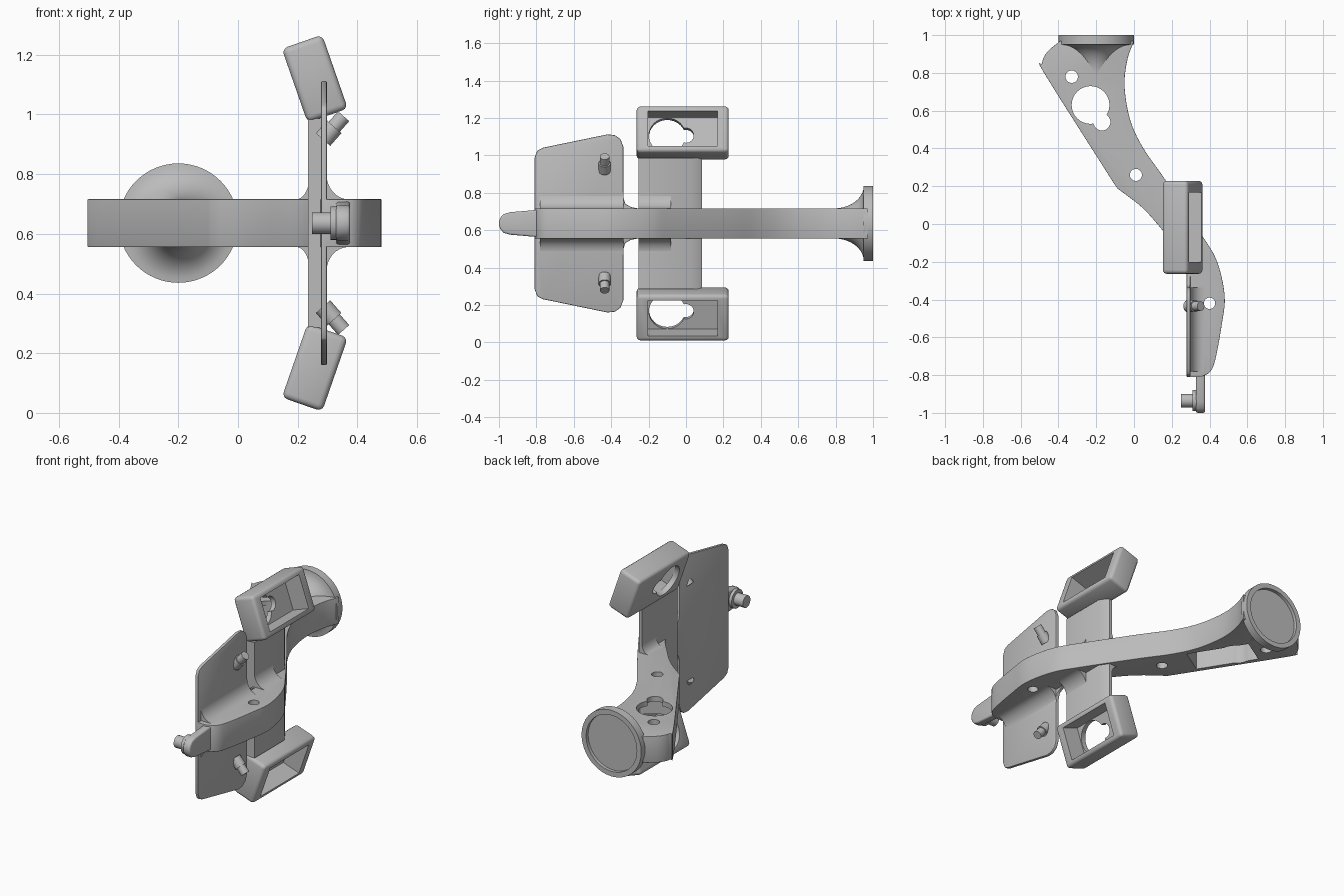
import bpy, bmesh, math
from mathutils import Vector, Matrix

cube = bpy.data.objects.get("Cube")
if cube:
    bpy.data.objects.remove(cube, do_unlink=True)

MID = 0.636  # height of the mirror plane; all parts are built around it
grey = bpy.data.materials.new("plain grey")
grey.use_nodes = True
grey.diffuse_color = (0.5, 0.5, 0.5, 1)
grey.node_tree.nodes["Principled BSDF"].inputs["Base Color"].default_value = (0.5, 0.5, 0.5, 1)


def finish(name, bm):
    bmesh.ops.recalc_face_normals(bm, faces=bm.faces)
    mesh = bpy.data.meshes.new(name)
    bm.to_mesh(mesh)
    bm.free()
    mesh.materials.append(grey)
    ob = bpy.data.objects.new(name, mesh)
    ob.location.z = MID
    bpy.context.collection.objects.link(ob)
    return ob


def prism(name, pts, axis, lo, hi):
    """Extrude an outline along x (pts y,z), y (pts x,z) or z (pts x,y)."""
    place = {"x": lambda p: (lo, p[0], p[1]), "y": lambda p: (p[0], lo, p[1]),
             "z": lambda p: (p[0], p[1], lo)}[axis]
    step = Vector([(hi - lo) * (a == axis) for a in "xyz"])
    bm = bmesh.new()
    face = bm.faces.new([bm.verts.new(place(p)) for p in pts])
    top = bmesh.ops.extrude_face_region(bm, geom=[face])["geom"]
    bmesh.ops.translate(bm, vec=step, verts=[v for v in top if isinstance(v, bmesh.types.BMVert)])
    return finish(name, bm)


def block(name, size, matrix):
    bm = bmesh.new()
    bmesh.ops.create_cube(bm, size=1, matrix=matrix @ Matrix.Diagonal((*size, 1)))
    return finish(name, bm)


def rod(name, a, b, r):
    a, b = Vector(a), Vector(b)
    turn = (b - a).to_track_quat("Z", "Y").to_matrix().to_4x4()
    bm = bmesh.new()
    bmesh.ops.create_cone(bm, cap_ends=True, segments=32, radius1=r, radius2=r,
                          depth=(b - a).length, matrix=Matrix.Translation((a + b) / 2) @ turn)
    return finish(name, bm)


def apply(ob, kind, **settings):
    mod = ob.modifiers.new(kind, kind)
    for key, value in settings.items():
        setattr(mod, key, value)
    bpy.context.view_layer.objects.active = ob
    bpy.ops.object.modifier_apply(modifier=mod.name)


def bevel(ob, width, segments=3):
    apply(ob, "BEVEL", width=width, segments=segments, limit_method="ANGLE",
          angle_limit=math.radians(40))


def cut(ob, *cutters):
    for c in cutters:
        apply(ob, "BOOLEAN", operation="DIFFERENCE", solver="EXACT", object=c)
        bpy.data.objects.remove(c, do_unlink=True)


def mirror(ob):
    apply(ob, "MIRROR", use_axis=(False, False, True), use_mirror_merge=True)


def curve(pts, steps=5):
    """Smooth open path through a few points."""
    p = [Vector(q) for q in pts]
    p = [2 * p[0] - p[1]] + p + [2 * p[-1] - p[-2]]
    out = []
    for a, b, c, d in zip(p, p[1:], p[2:], p[3:]):
        for i in range(steps):
            t = i / steps
            out.append(0.5 * (2 * b + (c - a) * t + (2 * a - 5 * b + 4 * c - d) * t * t
                              + (3 * b - a - 3 * c + d) * t ** 3))
    return out + [p[-2]]


def fillet(name, x0, x1, height, y0, y1):
    """Concave blend from a wall at x0 down to the arm top at x1."""
    arc = [(x1 + (x0 - x1) * math.sin(t), 0.08 + height * (1 - math.cos(t)))
           for t in (i * math.pi / 16 for i in range(9))]
    mid = x0 - math.copysign(0.01, x1 - x0)
    mirror(prism(name, arc + [(mid, 0.08 + height), (mid, 0.07), (x1, 0.07)], "y", y0, y1))


# Curved main arm
inner = curve([(0, 0.97), (-0.035, 0.87), (-0.05, 0.73), (-0.02, 0.55), (0.05, 0.4), (0.165, 0.235),
               (0.36, -0.06), (0.44, -0.2), (0.48, -0.38), (0.465, -0.53), (0.43, -0.72),
               (0.40, -0.785), (0.35, -0.81)])
outer = curve([(0.285, -0.81), (0.285, -0.33), (0.24, -0.15), (0.14, -0.02), (0.04, 0.09), (-0.09, 0.19)])
ear = curve([(-0.10, 0.205), (-0.47, 0.79), (-0.487, 0.85), (-0.46, 0.91), (-0.39, 0.97)])
arm = prism("main_arm", inner + outer + ear, "z", -0.08, 0.08)
bevel(arm, 0.012)
for x, y, r in [(-0.33, 0.78, 0.033), (-0.23, 0.63, 0.1), (-0.17, 0.54, 0.045),
                (0.01, 0.26, 0.032), (0.40, -0.42, 0.03)]:
    cut(arm, rod("hole_cutter", (x, y, -0.3), (x, y, 0.3), r))
# Pocket open on the underside of the arm
turn = Matrix.Rotation(math.atan2(-0.85, 0.53), 4, "Z")
cut(arm, block("pocket_cutter", (0.37, 0.18, 0.2), Matrix.Translation((-0.187, 0.562, -0.05)) @ turn))

# Flared round rear mount with a recessed face
profile = [(0, 0.98), (0.17, 0.98), (0.17, 1), (0.2, 1)]
profile += [(0.2 - 0.12 * math.cos(t), 0.79 + 0.16 * math.sin(t))
            for t in (math.pi / 2 * (1 - i / 10) for i in range(11))] + [(0, 0.79)]
bm = bmesh.new()
ring = [bm.verts.new((-0.2 + r, y, 0)) for r, y in profile]
edges = [bm.edges.new(pair) for pair in zip(ring, ring[1:])]
bmesh.ops.spin(bm, geom=ring + edges, cent=(-0.2, 0, 0), axis=(0, 1, 0), angle=math.tau, steps=64)
bmesh.ops.remove_doubles(bm, verts=bm.verts, dist=0.0002)
flare = finish("rear_mount", bm)
cut(flare, rod("hole_cutter", (-0.33, 0.78, -0.3), (-0.33, 0.78, 0.3), 0.033))

# Upright webs between the arm and the trays
web = prism("upright_web", [(0.235, -0.255), (0.29, -0.255), (0.29, 0.03), (0.255, 0.085), (0.235, 0.085)],
            "z", 0, 0.35)
mirror(web)

# Thin side plate
half = [(-0.255, 0), (-0.255, 0.08), (-0.295, 0.088), (-0.325, 0.105), (-0.335, 0.14), (-0.335, 0.41),
        (-0.35, 0.45), (-0.38, 0.472), (-0.42, 0.476), (-0.765, 0.405), (-0.795, 0.39), (-0.81, 0.35),
        (-0.81, 0)]
plate = prism("side_plate", half + [(y, -z) for y, z in half[-2:0:-1]], "x", 0.278, 0.298)
bevel(plate, 0.005, 2)

# Blends where the arm meets the plate and webs
fillet("plate_blend", 0.296, 0.37, 0.085, -0.78, -0.335)
fillet("web_front_blend", 0.288, 0.365, 0.085, -0.255, -0.08)
fillet("web_back_blend", 0.237, 0.195, 0.065, -0.05, 0.085)

# Tilted open trays with a keyhole in the back wall
frame = Matrix.Translation((0.2575, -0.0175, 0.484)) @ Matrix.Rotation(math.radians(-19.2), 4, "Y")
tray = block("tilted_tray", (0.143, 0.492, 0.262), frame)
bevel(tray, 0.02)
cut(tray, block("tray_cutter", (0.2, 0.37, 0.2), frame @ Matrix.Translation((0.06, 0, 0))))
for y, r in [(-0.083, 0.098), (0.017, 0.042)]:
    cut(tray, rod("keyhole_cutter", frame @ Vector((-0.2, y, 0)), frame @ Vector((0, y, 0)), r))
mirror(tray)

# Slanted two-step pegs on the plate
for name, a, b, r in [("peg_base", 0, 0.05, 0.032), ("peg_tip", 0.05, 0.092, 0.025)]:
    mirror(rod(name, (0.285 + a * 0.75, -0.435, 0.28 + a * 0.85),
               (0.285 + b * 0.75, -0.435, 0.28 + b * 0.85), r))

# Front tongue with its pin
side = [(-0.76, 0.074), (-0.8, 0.072), (-0.94, 0.06), (-0.975, 0.05), (-0.993, 0.03), (-1, 0.01)]
tongue = prism("front_tongue", side + [(y, -z) for y, z in side[::-1]], "x", 0.328, 0.376)
bevel(tongue, 0.01)
rod("pin_collar", (0.31, -0.935, 0), (0.335, -0.935, 0), 0.056)
rod("front_pin", (0.248, -0.935, 0), (0.32, -0.935, 0), 0.036)

# Smooth shading with crisp edges
for ob in bpy.context.scene.objects:
    ob.select_set(ob.type == "MESH")
bpy.ops.object.shade_smooth_by_angle(angle=math.radians(35))
